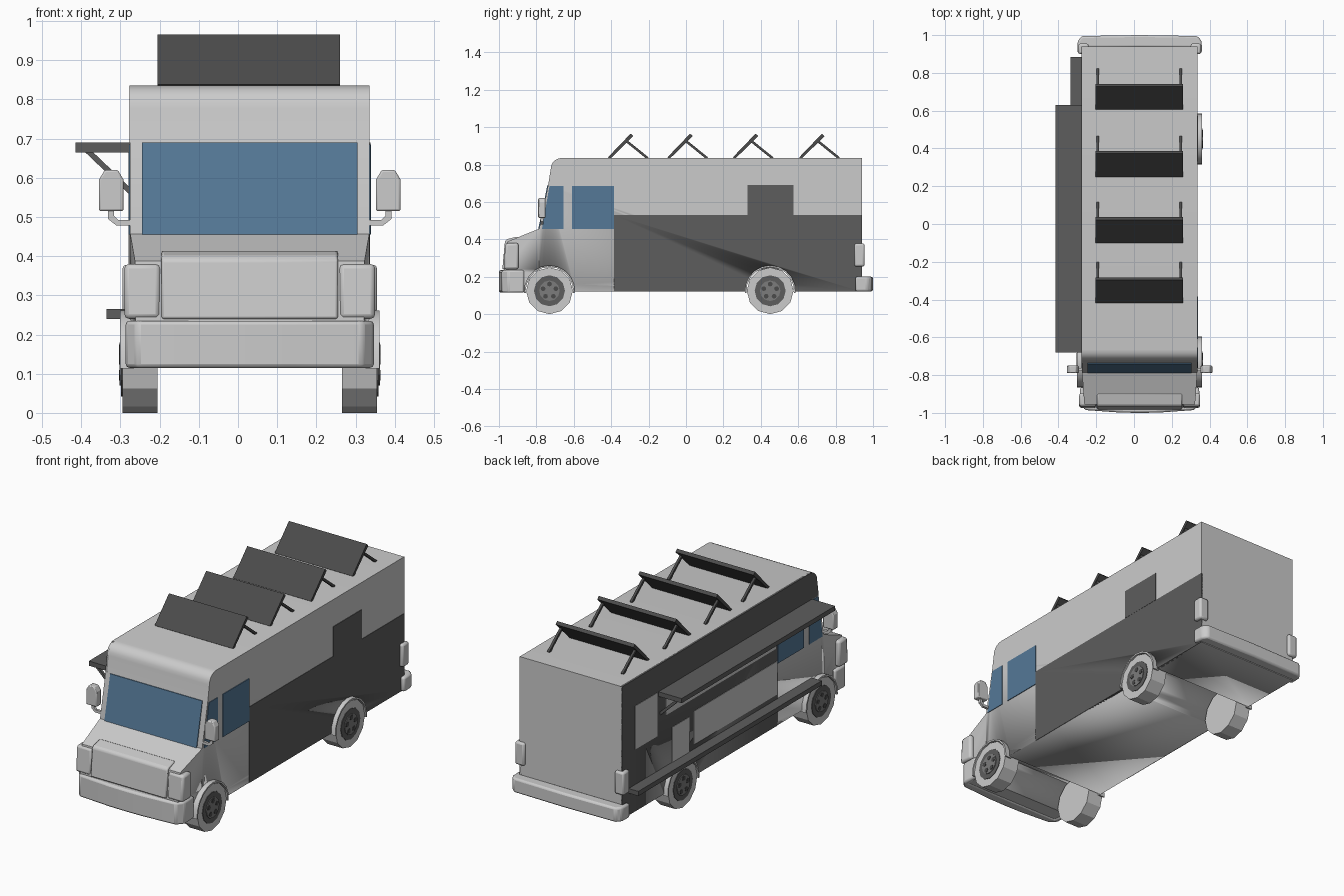
import bpy, bmesh, math
from mathutils import Vector

if "Cube" in bpy.data.objects:
    bpy.data.objects.remove(bpy.data.objects["Cube"])

C = 0.03          # centre line of the truck body
W = 0.305         # half width of the body


def mat(name, col):
    m = bpy.data.materials.new(name)
    m.diffuse_color = (*col, 1)
    m.use_nodes = True
    m.node_tree.nodes["Principled BSDF"].inputs["Base Color"].default_value = m.diffuse_color
    return m


DARK = mat("dark_grey", (0.11, 0.11, 0.11))
PANEL = mat("panel_black", (0.07, 0.07, 0.07))
GLASS = mat("blue_glass", (0.09, 0.19, 0.31))


def prism(name, pts, a, b, axis='x', m=None, bevel=0, seg=2, taper=0):
    """Extrude a 2D outline from a to b along an axis."""
    bm = bmesh.new()
    put = {'x': lambda p, t: (t, p[0], p[1]),
           'y': lambda p, t: (p[0], t, p[1]),
           'z': lambda p, t: (p[0], p[1], t)}[axis]
    lo = [bm.verts.new(put(p, a)) for p in pts]
    hi = [bm.verts.new(put(p, b)) for p in pts]
    bm.faces.new(lo)
    bm.faces.new(hi)
    n = len(pts)
    for i in range(n):
        j = (i + 1) % n
        bm.faces.new((lo[i], lo[j], hi[j], hi[i]))
    if taper:     # narrow towards the nose
        for v in bm.verts:
            v.co.x -= math.copysign(taper * max(0, -0.785 - v.co.y), v.co.x - C)
    bmesh.ops.recalc_face_normals(bm, faces=bm.faces)
    me = bpy.data.meshes.new(name)
    bm.to_mesh(me)
    bm.free()
    o = bpy.data.objects.new(name, me)
    bpy.context.collection.objects.link(o)
    if m:
        me.materials.append(m)
    if bevel:
        mod = o.modifiers.new("bevel", 'BEVEL')
        mod.width, mod.segments = bevel, seg
        mod.limit_method, mod.angle_limit = 'ANGLE', math.radians(35)
    bpy.ops.object.select_all(action='DESELECT')
    o.select_set(True)
    bpy.context.view_layer.objects.active = o
    bpy.ops.object.shade_smooth_by_angle(angle=math.radians(29))
    return o


def rect(u0, u1, v0, v1):
    return [(u0, v0), (u1, v0), (u1, v1), (u0, v1)]


def ngon(y, z, r, n):
    return [(y + r * math.cos(2 * math.pi * k / n), z + r * math.sin(2 * math.pi * k / n))
            for k in range(n)]


def bar(name, p, q, w, m):
    p, q = Vector(p), Vector(q)
    bpy.ops.mesh.primitive_cube_add(size=1, location=(p + q) / 2)
    o = bpy.context.object
    o.name = name
    o.scale = (w, w, (q - p).length)
    o.rotation_euler = (q - p).to_track_quat('Z', 'Y').to_euler()
    o.data.materials.append(m)


def pair(name, pts, d0, d1, **kw):
    """Same side part on both sides of the centre line."""
    for tag, s in (("right", 1), ("left", -1)):
        prism(f"{tag}_{name}", pts, C + s * d0, C + s * d1, **kw)


# main box with rounded front roof edge
roof_arc = [(-0.665 - 0.058 * math.sin(t), 0.777 + 0.058 * math.cos(t))
            for t in [k * math.pi / 10 for k in range(6)]]
body = prism("body", [(0.94, 0.12), (0.94, 0.835)] + roof_arc +
             [(-0.737, 0.69), (-0.785, 0.455), (-0.785, 0.12)], C - W, C + W)
hood = prism("hood", [(-0.785, 0.12), (-0.785, 0.457), (-0.955, 0.388), (-0.972, 0.24), (-0.965, 0.12)],
             C - W, C + W, taper=0.07)
prism("grille_panel", [(-0.90, 0.24), (-0.90, 0.415), (-0.955, 0.402), (-0.968, 0.39), (-0.982, 0.24)],
      C - 0.225, C + 0.225, bevel=0.006)

# two-tone side panels
right_panel = prism("right_lower_panel", rect(-0.385, 0.94, 0.12, 0.53), 0.325, 0.337, m=DARK)
left_panel = prism("left_panel", [(0.94, 0.12), (0.94, 0.835)] + roof_arc +
                   [(-0.737, 0.69), (-0.385, 0.69), (-0.385, 0.12)], -0.277, -0.265, m=DARK)
prism("right_vent_window", rect(0.33, 0.575, 0.53, 0.69), 0.325, 0.338, m=DARK)

# wheel arches cut right across the body
for i, y in enumerate((-0.73, 0.45)):
    cut = prism(f"arch_cutter_{i}", ngon(y, 0.125, 0.134, 24), -0.5, 0.5)
    cut.hide_render = True
    cut.hide_viewport = True
    for o in (body, hood, right_panel, left_panel):
        if (i == 0) == (o is hood) or o is body:
            mod = o.modifiers.new("arch", 'BOOLEAN')
            mod.object, mod.operation, mod.solver = cut, 'DIFFERENCE', 'EXACT'

# wheels with hubs and arch trims
for end, y in (("front", -0.73), ("rear", 0.45)):
    pair(f"{end}_tyre", ngon(y, 0.125, 0.125, 12), 0.235, 0.325)
    pair(f"{end}_hub", ngon(y, 0.125, 0.083, 12), 0.31, 0.328, m=DARK)
    pair(f"{end}_hub_cap", ngon(y, 0.125, 0.055, 12), 0.31, 0.332, m=mat("rim_grey", (0.2, 0.2, 0.2)))
    for k in range(5):
        a = 2 * math.pi * k / 5 + math.pi / 2
        pair(f"{end}_hub_hole_{k}", ngon(y + 0.036 * math.cos(a), 0.125 + 0.036 * math.sin(a), 0.013, 8),
             0.315, 0.334, m=PANEL)
    angles = [math.radians(-5 + 19 * k) for k in range(11)]
    ring = [(y + r * math.cos(t), 0.125 + r * math.sin(t))
            for r, seq in ((0.136, angles), (0.127, angles[::-1])) for t in seq]
    pair(f"{end}_arch_trim", ring, 0.295, 0.331)

# glass
prism("windscreen", [(-0.79, 0.455), (-0.741, 0.69), (-0.72, 0.69), (-0.77, 0.455)],
      C - 0.275, C + 0.275, m=GLASS)
pair("quarter_window", [(-0.77, 0.455), (-0.655, 0.455), (-0.655, 0.685), (-0.73, 0.685)],
     0.29, W + 0.003, m=GLASS)
pair("door_window", rect(-0.61, -0.385, 0.455, 0.685), 0.29, W + 0.004, m=GLASS)

# serving side: hatch, light panels, awning and shelf
for name, r in (("serving_hatch", rect(-0.37, 0.57, 0.54, 0.665)),
                ("rear_side_window", rect(0.64, 0.83, 0.455, 0.69)),
                ("menu_board", rect(0.37, 0.515, 0.265, 0.455)),
                ("counter_panel", rect(-0.38, 0.33, 0.29, 0.47))):
    prism(name, r, -0.279, -0.265)
prism("awning", rect(-0.68, 0.63, 0.665, 0.69), -0.415, -0.275, m=DARK)
prism("serving_shelf", rect(-0.68, 0.885, 0.24, 0.265), -0.335, -0.275, m=DARK)
for y in (-0.66, 0.61):
    bar("awning_strut", (-0.385, y, 0.67), (-0.275, y, 0.565), 0.014, DARK)

# bumpers and corner lamps
def bumper(name, half, z0, z1):
    prism(name, [(C + s * x, y) for x, y, s in half] +
          [(C - s * x, y) for x, y, s in reversed(half) if x > 0], z0, z1, axis='z', bevel=0.01)


bumper("front_bumper", [(0, -0.94, 1), (0.285, -0.94, 1), (0.295, -0.865, 1), (0.315, -0.865, 1),
                        (0.317, -0.95, 1), (0.288, -0.985, 1), (0.1, -0.9985, 1), (0, -1.0, 1)], 0.115, 0.235)
bumper("rear_bumper", [(0, 0.935, 1), (0.303, 0.935, 1), (0.305, 0.905, 1), (0.33, 0.905, 1),
                       (0.328, 0.97, 1), (0.305, 0.995, 1), (0, 1.0, 1)], 0.122, 0.2)
pair("front_lamp", [(-0.895, 0.24), (-0.895, 0.38), (-0.965, 0.38), (-0.975, 0.24)], 0.228, 0.32, bevel=0.012)
pair("tail_lamp", rect(0.9, 0.955, 0.255, 0.378), 0.27, 0.325, bevel=0.01)

# door mirrors
for tag, s in (("right", 1), ("left", -1)):
    shape = [(0.322, 0.515), (0.385, 0.515), (0.385, 0.595), (0.37, 0.62), (0.337, 0.62), (0.322, 0.595)]
    prism(f"{tag}_mirror", [(C + s * x, z) for x, z in shape], -0.79, -0.75, axis='y', bevel=0.005)
    arm = [(0.29, 0.478), (0.34, 0.478), (0.362, 0.495), (0.362, 0.52), (0.346, 0.52), (0.346, 0.503),
           (0.336, 0.492), (0.29, 0.492)]
    prism(f"{tag}_mirror_arm", [(C + s * x, z) for x, z in arm], -0.777, -0.763, axis='y')

# tilted roof panels on legs
for k, y in enumerate((-0.418, -0.1, 0.25, 0.605)):
    prism(f"solar_panel_{k}", [(y, 0.838), (y + 0.012, 0.83), (y + 0.136, 0.952), (y + 0.122, 0.965)],
          -0.205, 0.26, m=PANEL)
    for x in (-0.193, 0.248):
        bar(f"panel_leg_{k}", (x, y + 0.1, 0.925), (x, y + 0.213, 0.834), 0.013, PANEL)
